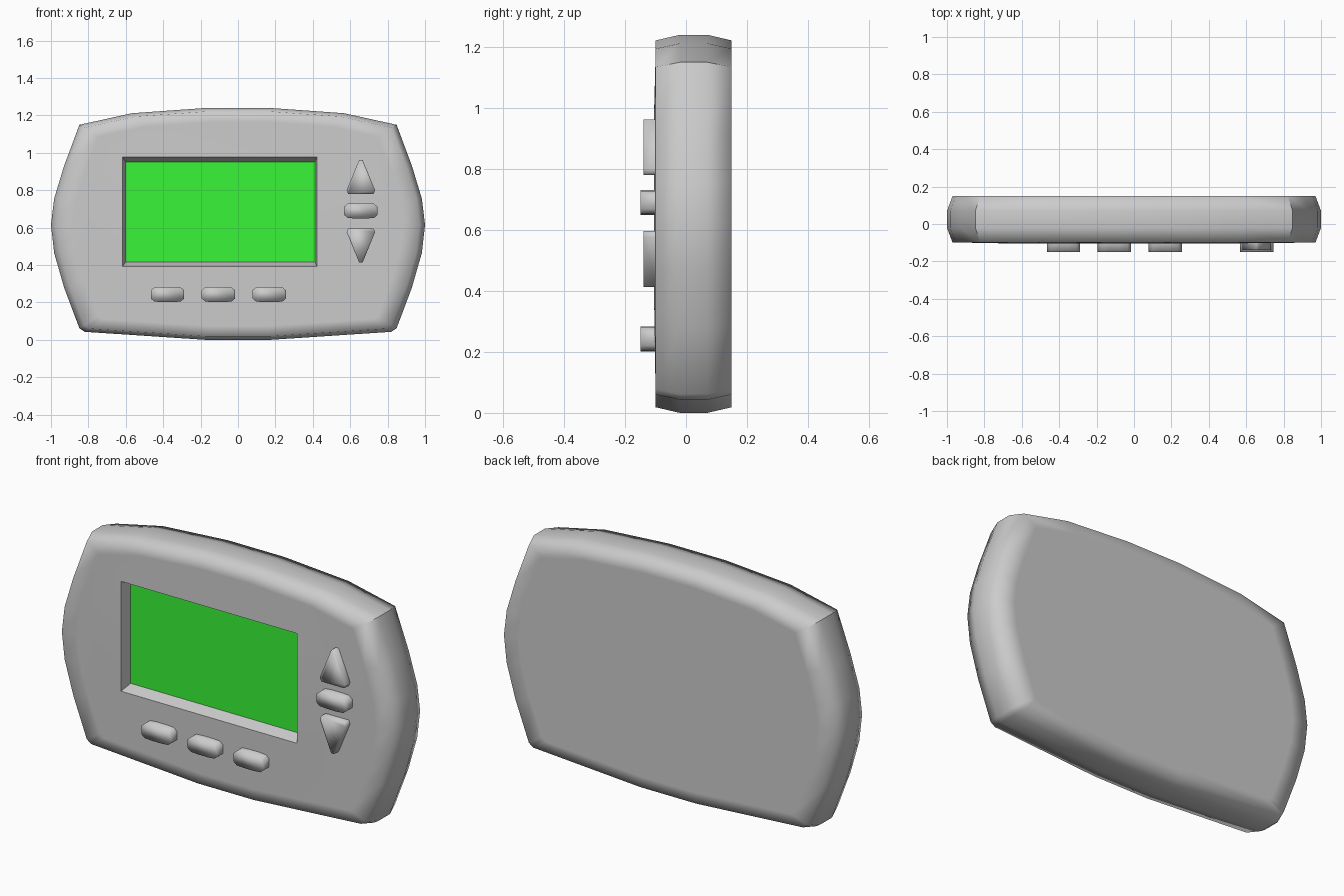
import bpy, bmesh

if "Cube" in bpy.data.objects:
    bpy.data.objects.remove(bpy.data.objects["Cube"])

def finish(bm, name):
    bmesh.ops.recalc_face_normals(bm, faces=bm.faces[:])
    me = bpy.data.meshes.new(name)
    bm.to_mesh(me)
    bm.free()
    ob = bpy.data.objects.new(name, me)
    bpy.context.collection.objects.link(ob)
    return ob

def loop_edges(bm, vs):
    es = []
    for i, v in enumerate(vs):
        w = vs[(i + 1) % len(vs)]
        es.append(bm.edges.get((v, w)) or bm.edges.new((v, w)))
    return es

def skin(bm, a, b, smooth=True):
    n = len(a)
    for i in range(n):
        j = (i + 1) % n
        bm.faces.new((a[i], a[j], b[j], b[i])).smooth = smooth

# Housing outline (right half, top to bottom), mirrored to the left
half = [(.17, 1.24), (.565, 1.212), (.848, 1.15), (.93, .93), (.983, .755), (1, .615),
        (.983, .465), (.93, .28), (.848, .062), (.82, .043), (.17, 0)]
outline = half + [(-x, z) for x, z in reversed(half)]
CZ = .62

# Housing shell: outline rings from the back face to the front face
bm = bmesh.new()
rings = []
for y, s in [(.15, .88), (.15, .97), (.07, 1), (-.02, 1), (-.10, .97), (-.10, .88)]:
    rings.append([bm.verts.new((x * s, y, CZ + (z - CZ) * s)) for x, z in outline])
for a, b in zip(rings, rings[1:]):
    skin(bm, a, b)
bm.faces.new(rings[0]).smooth = True

# Crisp upper corners across the housing thickness
top = half.index((.848, 1.15))
for a, b in zip(rings[1:4], rings[2:5]):
    for i in (top, len(outline) - 1 - top):
        bm.edges.get((a[i], b[i])).smooth = False

# Front face around the display opening, then the sloped recess walls
def rect(bm, x0, x1, z0, z1, y):
    return [bm.verts.new((x, y, z)) for x, z in ((x0, z0), (x1, z0), (x1, z1), (x0, z1))]

INNER = (-.602, .412, .415, .952)
SCREEN_Y = -.045
rim = rect(bm, -.617, .422, .392, .978, -.105)
rim_edges = loop_edges(bm, rim)
fill = bmesh.ops.triangle_fill(bm, use_beauty=True, normal=(0, -1, 0),
                               edges=loop_edges(bm, rings[-1]) + rim_edges)
for f in fill["geom"]:
    if isinstance(f, bmesh.types.BMFace):
        f.smooth = True
for e in rim_edges:
    e.smooth = False
skin(bm, rim, rect(bm, *INNER, SCREEN_Y), smooth=False)
finish(bm, "housing")

# Green display panel
bm = bmesh.new()
bm.faces.new(rect(bm, *INNER, SCREEN_Y))
bm.normal_update()
screen = finish(bm, "display_screen")
if screen.data.polygons[0].normal.y > 0:
    screen.data.flip_normals()
green = bpy.data.materials.new("display_green")
green.diffuse_color = (.04, .92, .04, 1)
green.use_nodes = True
green.node_tree.nodes["Principled BSDF"].inputs["Base Color"].default_value = green.diffuse_color
screen.data.materials.append(green)

# Buttons: extruded profiles standing on the front face
def button(name, profile, cx, cz, front, flip=1):
    bm = bmesh.new()
    back, face = [[bm.verts.new((cx + x, y, cz + z * flip)) for x, z in profile]
                  for y in (-.095, front)]
    skin(bm, back, face)
    bm.faces.new(face).smooth = True
    bm.faces.new(back)
    finish(bm, name)

quarter = [(.089, .022), (.07, .038), (.03, .041)]
upper = quarter + [(-x, z) for x, z in reversed(quarter)]
pill = upper + [(-x, -z) for x, z in upper]
side = [(.009, .275), (.076, .112), (.068, .092)]
arrow = side + [(-x, z) for x, z in reversed(side)]

for i, x in enumerate((-.377, -.105, .167)):
    button(f"lower_button_{i + 1}", pill, x, .243, -.15)
button("centre_button", pill, .657, .69, -.15)
button("up_button", arrow, .657, .688, -.14)
button("down_button", arrow, .657, .688, -.14, -1)
